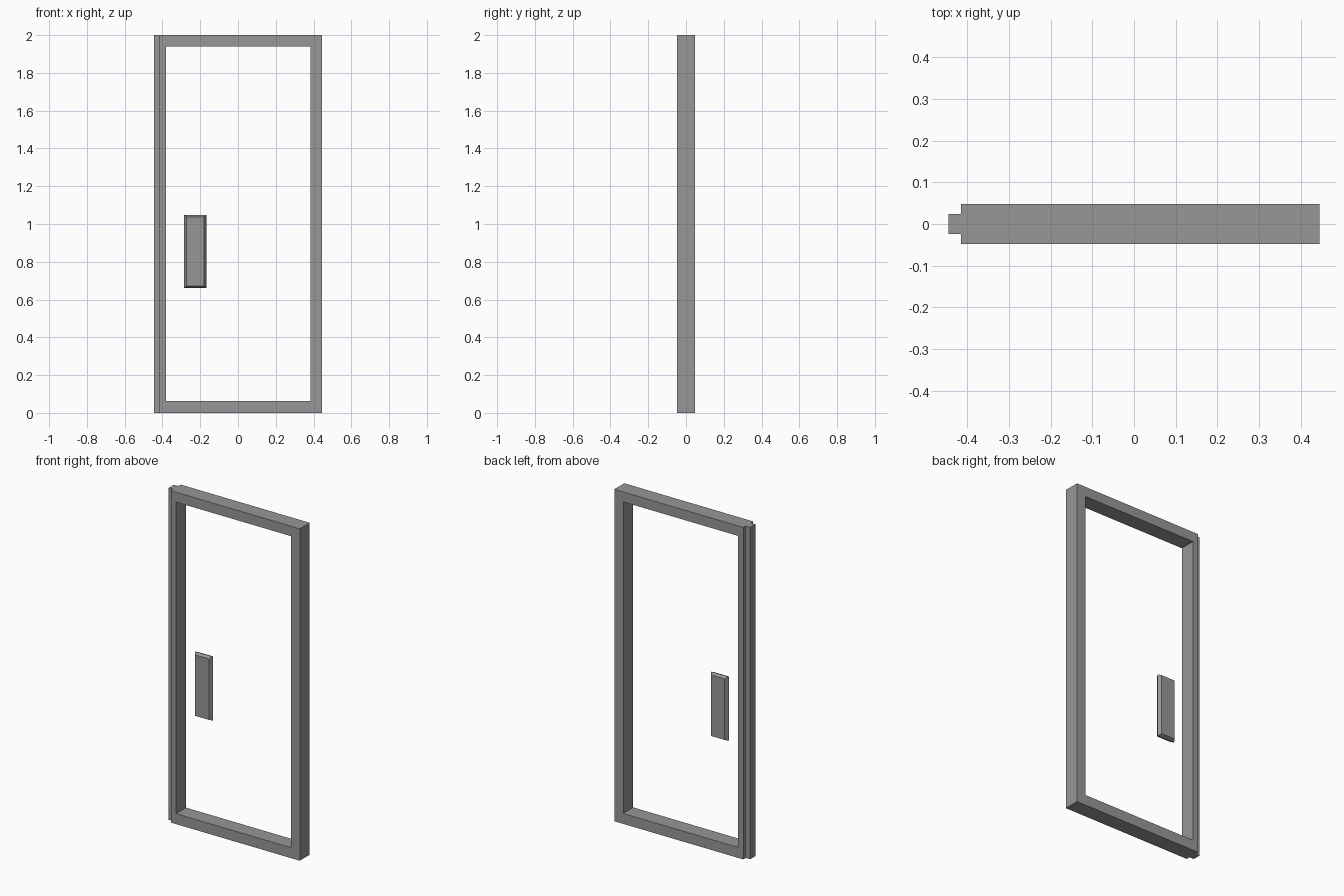
import bpy
import bmesh

cube = bpy.data.objects.get("Cube")
if cube:
    bpy.data.objects.remove(cube, do_unlink=True)

grey = bpy.data.materials.new("frame grey")
grey.use_nodes = True
color = (0.31, 0.31, 0.31, 1)
grey.diffuse_color = color
grey.node_tree.nodes["Principled BSDF"].inputs["Base Color"].default_value = color


def loft(name, rings, closed=False):
    """Join upright rectangles (x0, x1, z0, z1, y); cap the ends or close the loop."""
    bm = bmesh.new()
    loops = [[bm.verts.new((x, y, z)) for x, z in ((x0, z0), (x1, z0), (x1, z1), (x0, z1))]
             for x0, x1, z0, z1, y in rings]
    pairs = list(zip(loops, loops[1:]))
    if closed:
        pairs.append((loops[-1], loops[0]))
    else:
        bm.faces.new(loops[0])
        bm.faces.new(loops[-1])
    for a, b in pairs:
        for i in range(4):
            j = (i + 1) % 4
            bm.faces.new((a[i], a[j], b[j], b[i]))
    bmesh.ops.recalc_face_normals(bm, faces=bm.faces)
    mesh = bpy.data.meshes.new(name)
    bm.to_mesh(mesh)
    bm.free()
    mesh.materials.append(grey)
    obj = bpy.data.objects.new(name, mesh)
    bpy.context.collection.objects.link(obj)
    return obj


# Rectangular door frame with an open centre
depth = 0.0475
outer = (-0.415, 0.445, 0, 2)
inner = (-0.38, 0.385, 0.063, 1.94)
loft("door_frame", [(*outer, -depth), (*outer, depth),
                    (*inner, depth), (*inner, -depth)], closed=True)

# Narrow tongue along the latch edge
edge = (-0.445, -0.415, 0, 2)
loft("edge_tongue", [(*edge, -0.0245), (*edge, 0.0245)])

# Handle plate, bevelled towards both sides
rim = (-0.285, -0.167, 0.662, 1.047)
face = (-0.272, -0.18, 0.671, 1.038)
loft("handle_plate", [(*face, -0.02), (*rim, 0), (*face, 0.02)])
